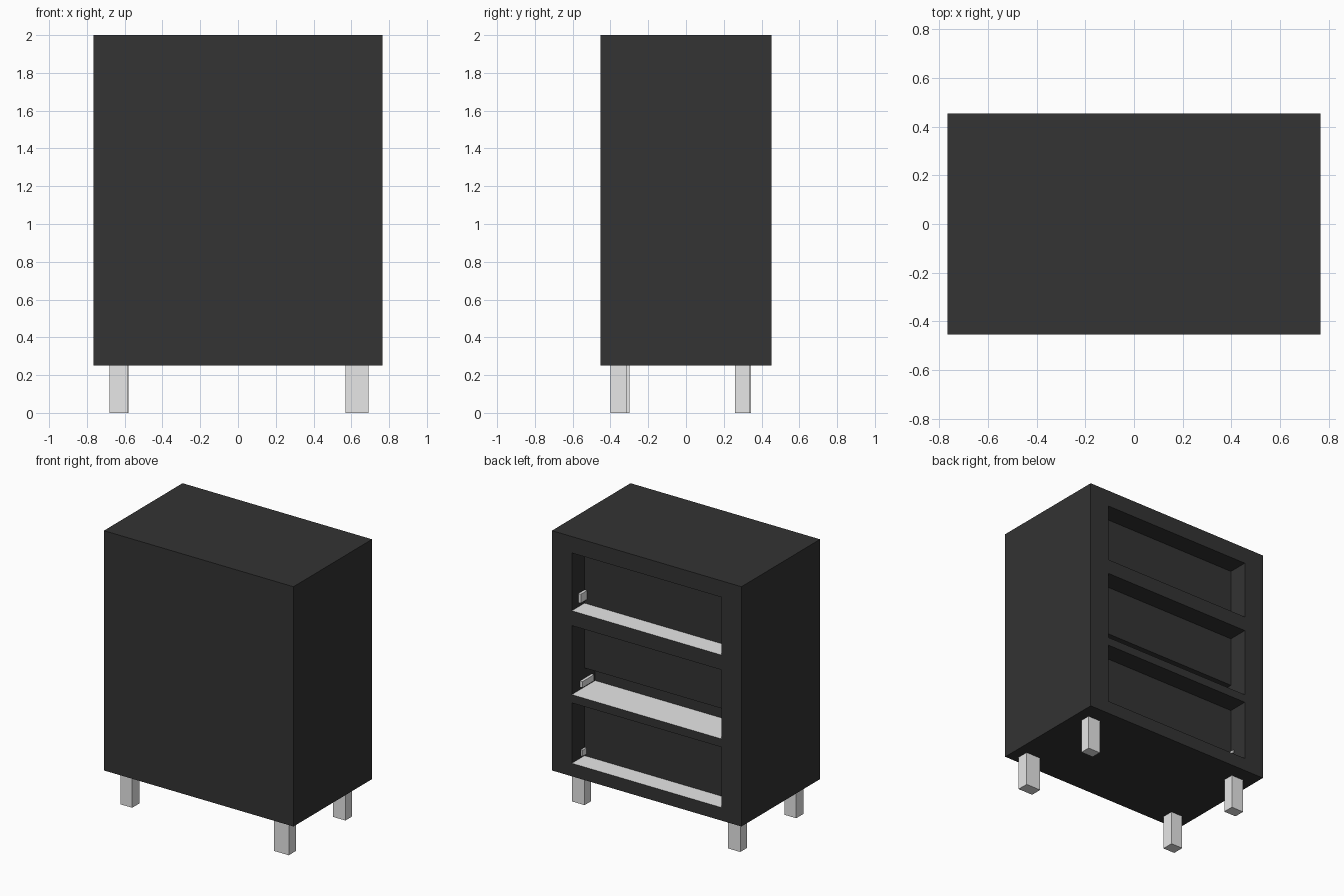
import bpy

cube = bpy.data.objects.get("Cube")
if cube:
    bpy.data.objects.remove(cube, do_unlink=True)


def material(name, value):
    mat = bpy.data.materials.new(name)
    mat.use_nodes = True
    color = (value, value, value, 1)
    mat.diffuse_color = color
    mat.node_tree.nodes["Principled BSDF"].inputs["Base Color"].default_value = color
    return mat


charcoal = material("charcoal", 0.033)
pale_grey = material("pale grey", 0.8)


def box(name, x, y, z, mat=None):
    """Box from (low, high) ranges on each axis."""
    bpy.ops.mesh.primitive_cube_add(size=1)
    obj = bpy.context.object
    obj.name = name
    for v in obj.data.vertices:
        for i, (low, high) in enumerate((x, y, z)):
            v.co[i] = low + (v.co[i] + 0.5) * (high - low)
    if mat:
        obj.data.materials.append(mat)
    return obj


def carve(target, cutter):
    mod = target.modifiers.new("recess", "BOOLEAN")
    mod.operation = "DIFFERENCE"
    mod.solver = "EXACT"
    mod.object = cutter
    bpy.context.view_layer.objects.active = target
    bpy.ops.object.modifier_apply(modifier=mod.name)
    bpy.data.objects.remove(cutter, do_unlink=True)


HALF_W, HALF_D = 0.765, 0.453
OPEN_W = 0.605
PANEL_Y = HALF_D - 0.147

# Cabinet body
cabinet = box("cabinet_body", (-HALF_W, HALF_W), (-HALF_D, HALF_D), (0.25, 2), charcoal)

# Three drawer bays, the middle one with a deeper slot under its panel
for low, high in ((1.458, 1.88), (0.846, 1.35), (0.345, 0.786)):
    carve(cabinet, box("bay_cutter", (-OPEN_W, OPEN_W), (PANEL_Y, HALF_D + 0.1), (low, high)))
carve(cabinet, box("slot_cutter", (-OPEN_W, OPEN_W), (HALF_D - 0.27, PANEL_Y + 0.05), (0.846, 0.985)))

# Bay floors are pale
cabinet.data.materials.append(pale_grey)
for face in cabinet.data.polygons:
    face.material_index = int(face.normal.z > 0.9 and face.center.z < 1.9)

# Runner ends on the side walls of the bays
runners = {
    "upper_runner": ((0.585, 0.63), (PANEL_Y - 0.02, HALF_D - 0.075), (1.49, 1.555)),
    "middle_runner": ((0.585, 0.63), (HALF_D - 0.23, HALF_D - 0.095), (0.865, 0.91)),
    "lower_runner": ((0.59, 0.63), (PANEL_Y - 0.02, HALF_D - 0.105), (0.36, 0.405)),
    "lower_runner_right": ((-0.63, -0.598), (PANEL_Y - 0.02, HALF_D - 0.115), (0.44, 0.46)),
}
for name, ranges in runners.items():
    box(name, *ranges, pale_grey)

# Legs
legs = {
    "front_leg_left": ((0.57, 0.69), (-0.40, -0.315)),
    "front_leg_right": ((-0.68, -0.585), (-0.385, -0.30)),
    "back_leg_left": ((0.585, 0.685), (0.26, 0.335)),
    "back_leg_right": ((-0.68, -0.58), (0.265, 0.345)),
}
for name, (x, y) in legs.items():
    box(name, x, y, (0, 0.26), pale_grey)
